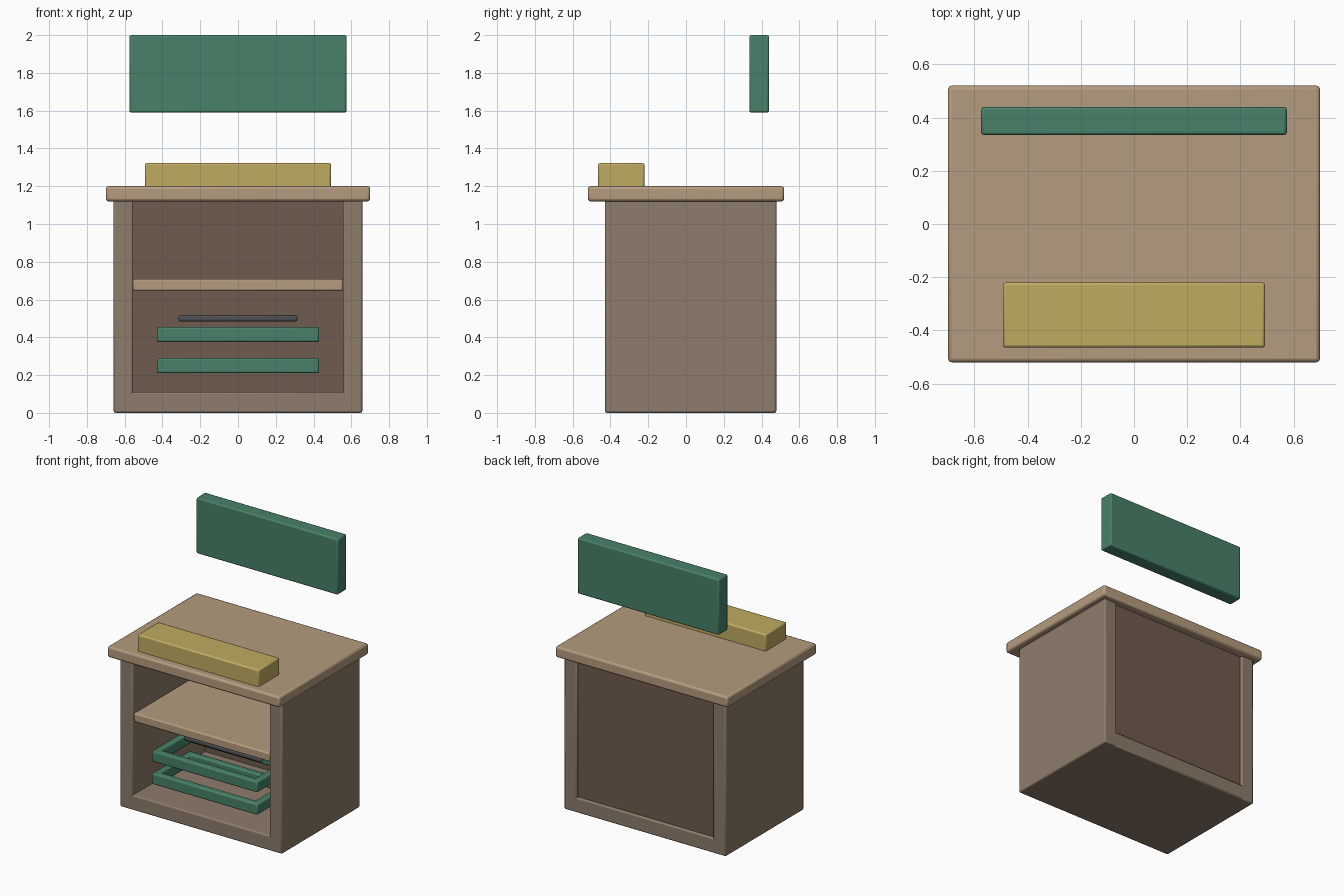
import bpy, bmesh

if "Cube" in bpy.data.objects:
    bpy.data.objects.remove(bpy.data.objects["Cube"])


def material(name, rgb):
    m = bpy.data.materials.new(name)
    m.diffuse_color = (*rgb, 1)
    m.use_nodes = True
    m.node_tree.nodes["Principled BSDF"].inputs["Base Color"].default_value = m.diffuse_color
    return m


body_mat = material("body_wood", (0.27, 0.20, 0.145))
top_mat = material("light_wood", (0.46, 0.33, 0.21))
back_mat = material("dark_wood", (0.16, 0.105, 0.075))
green = material("green", (0.065, 0.22, 0.14))
yellow = material("yellow", (0.53, 0.41, 0.12))
grey = material("grey", (0.08, 0.08, 0.09))


def finish(ob, mat, bevel):
    ob.data.materials.append(mat)
    if bevel:
        mod = ob.modifiers.new("soft_edges", 'BEVEL')
        mod.width = bevel
        mod.segments = 2
        mod.limit_method = 'ANGLE'
    bpy.ops.object.select_all(action='DESELECT')
    ob.select_set(True)
    bpy.context.view_layer.objects.active = ob
    bpy.ops.object.shade_smooth_by_angle()


def box(name, x, y, z, mat, bevel=0.01):
    """Box given by its (min, max) range on each axis."""
    bm = bmesh.new()
    bmesh.ops.create_cube(bm, size=1)
    for v in bm.verts:
        v.co = [r[0] if c < 0 else r[1] for c, r in zip(v.co, (x, y, z))]
    me = bpy.data.meshes.new(name)
    bm.to_mesh(me)
    bm.free()
    ob = bpy.data.objects.new(name, me)
    bpy.context.collection.objects.link(ob)
    finish(ob, mat, bevel)
    return ob


def ring(name, x, y, z, wall, mat, bevel=0.01):
    """Open rectangular rim, as one closed mesh."""
    bm = bmesh.new()
    loops = []
    for inset, h in ((0, z[0]), (0, z[1]), (wall, z[1]), (wall, z[0])):
        x0, x1, y0, y1 = x[0] + inset, x[1] - inset, y[0] + inset, y[1] - inset
        loops.append([bm.verts.new((px, py, h)) for px, py in
                      ((x0, y0), (x1, y0), (x1, y1), (x0, y1))])
    for i in range(4):
        a, b = loops[i], loops[(i + 1) % 4]
        for j in range(4):
            k = (j + 1) % 4
            bm.faces.new((a[j], a[k], b[k], b[j]))
    bmesh.ops.recalc_face_normals(bm, faces=bm.faces)
    me = bpy.data.meshes.new(name)
    bm.to_mesh(me)
    bm.free()
    ob = bpy.data.objects.new(name, me)
    bpy.context.collection.objects.link(ob)
    finish(ob, mat, bevel)


# Cabinet shell
for side, s in (("left", -1), ("right", 1)):
    box(side + "_side_panel", sorted((s * 0.555, s * 0.658)), (-0.43, 0.478), (0, 1.13), body_mat)
box("base", (-0.575, 0.575), (-0.43, 0.478), (0, 0.11), body_mat)
box("back_panel", (-0.575, 0.575), (0.41, 0.46), (0.01, 1.13), back_mat, 0)
box("shelf", (-0.556, 0.556), (-0.42, 0.43), (0.645, 0.71), top_mat)

# Worktop, tray and floating sign
box("worktop", (-0.70, 0.70), (-0.52, 0.52), (1.12, 1.20), top_mat, 0.014)
box("counter_tray", (-0.493, 0.493), (-0.465, -0.22), (1.19, 1.322), yellow)
box("sign_board", (-0.575, 0.575), (0.335, 0.44), (1.59, 2.0), green)

# Basket rims and carrying handle
for name, z in (("lower_basket_rim", 0.21), ("upper_basket_rim", 0.375)):
    ring(name, (-0.43, 0.43), (-0.39, 0.05), (z, z + 0.08), 0.05, green)
box("basket_handle", (-0.315, 0.315), (-0.185, -0.15), (0.483, 0.517), grey, 0.012)
